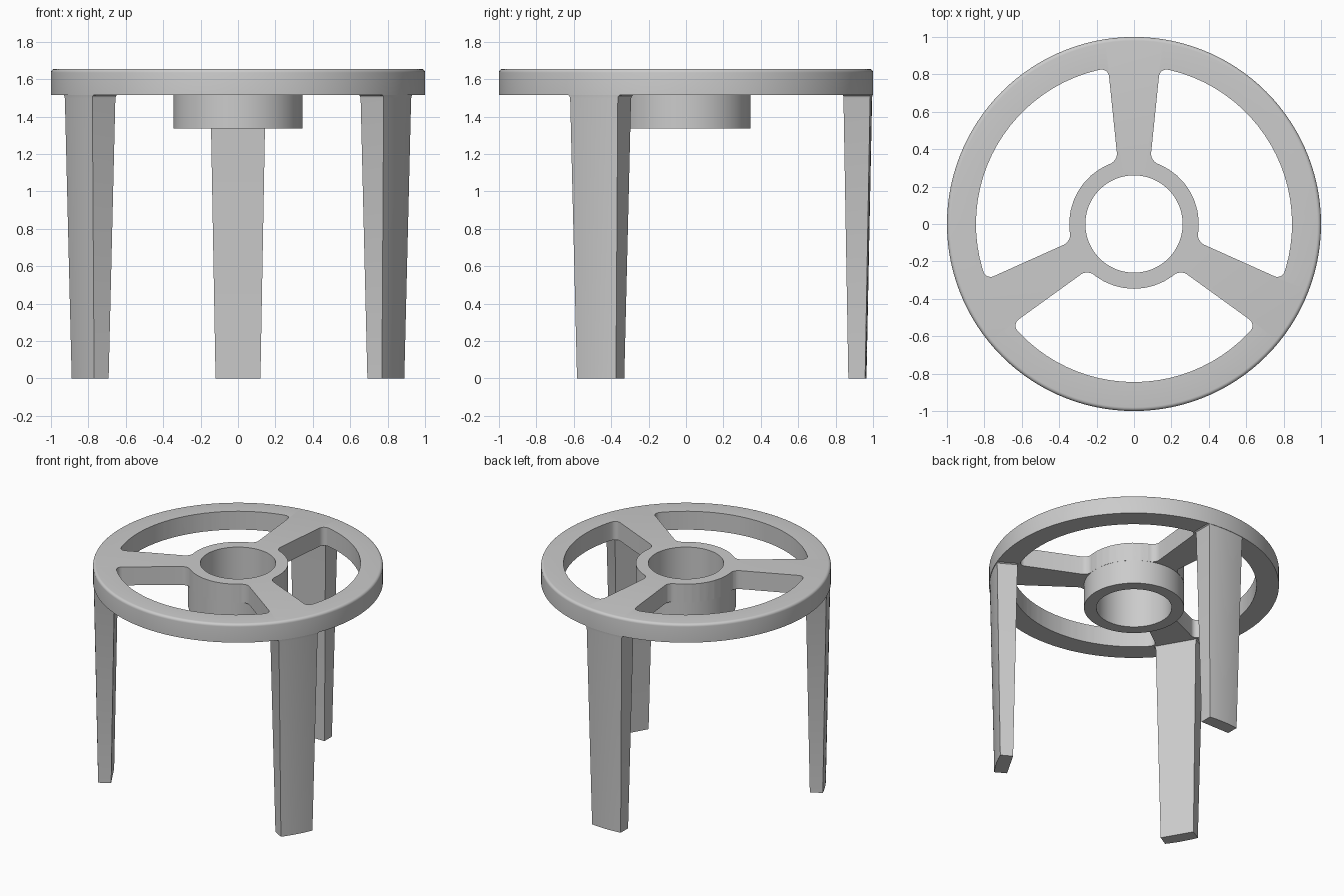
import bpy, bmesh, math
from mathutils import Matrix, Vector

cube = bpy.data.objects.get("Cube")
if cube:
    bpy.data.objects.remove(cube, do_unlink=True)

TOP, UNDER, HUB_LOW = 1.655, 1.515, 1.335
HUB_R, BORE_R, RING_IN = 0.345, 0.26, 0.845
SPOKE_ANGLES = [math.radians(a) for a in (90, 210, 330)]

grey = bpy.data.materials.new("plain grey")
grey.use_nodes = True
grey.diffuse_color = (0.6, 0.6, 0.6, 1)
grey.node_tree.nodes["Principled BSDF"].inputs["Base Color"].default_value = (0.6, 0.6, 0.6, 1)


def make_object(name, bm):
    bmesh.ops.recalc_face_normals(bm, faces=bm.faces)
    mesh = bpy.data.meshes.new(name)
    bm.to_mesh(mesh)
    bm.free()
    mesh.materials.append(grey)
    obj = bpy.data.objects.new(name, mesh)
    bpy.context.collection.objects.link(obj)
    return obj


def smooth(obj):
    bpy.ops.object.select_all(action='DESELECT')
    obj.select_set(True)
    bpy.context.view_layer.objects.active = obj
    bpy.ops.object.shade_smooth_by_angle(angle=math.radians(32))


def polar(r, a, z=0):
    return Vector((r * math.cos(a), r * math.sin(a), z))


# Wheel blank: hub, plate and rounded rim turned as one profile
def wheel_blank():
    soft = 0.02
    profile = [(BORE_R, HUB_LOW), (HUB_R, HUB_LOW), (HUB_R, UNDER), (1, UNDER)]
    for i in range(6):
        a = math.pi / 2 * i / 5
        profile.append((1 - soft + soft * math.cos(a), TOP - soft + soft * math.sin(a)))
    profile.append((BORE_R, TOP))
    bm = bmesh.new()
    steps = 120
    rings = [[bm.verts.new(polar(r, math.tau * s / steps, z)) for r, z in profile]
             for s in range(steps)]
    n = len(profile)
    for s in range(steps):
        a, b = rings[s], rings[(s + 1) % steps]
        for i in range(n):
            j = (i + 1) % n
            bm.faces.new((a[i], b[i], b[j], a[j]))
    return make_object("wheel_top", bm)


# Window cutter: rounded sector between two neighbouring spokes
def window_cutter(start):
    def arc(r, half_width, count):
        edge = math.asin(half_width / r)
        span = math.tau / 3 - 2 * edge
        return [polar(r, start + edge + span * i / count, UNDER - 0.01)
                for i in range(count + 1)]

    outer = arc(RING_IN, 0.138, 24)
    inner = arc(HUB_R + 0.0015, 0.087, 10)
    bm = bmesh.new()
    verts = [bm.verts.new(p) for p in outer + inner[::-1]]
    bm.faces.new(verts)
    corners = [verts[0], verts[len(outer) - 1], verts[len(outer)], verts[-1]]
    bmesh.ops.bevel(bm, geom=corners, offset=0.045, segments=6, profile=0.5,
                    affect='VERTICES')
    lifted = bmesh.ops.extrude_face_region(bm, geom=bm.faces[:])
    bmesh.ops.translate(bm, vec=(0, 0, 0.3),
                        verts=[v for v in lifted["geom"] if isinstance(v, bmesh.types.BMVert)])
    obj = make_object("window_cutter", bm)
    obj.hide_render = True
    return obj


wheel = wheel_blank()
cutters = [window_cutter(a) for a in SPOKE_ANGLES]
for cutter in cutters:
    cut = wheel.modifiers.new("window", 'BOOLEAN')
    cut.operation, cut.solver, cut.object = 'DIFFERENCE', 'EXACT', cutter
bpy.context.view_layer.objects.active = wheel
for cut in list(wheel.modifiers):
    bpy.ops.object.modifier_apply(modifier=cut.name)
for cutter in cutters:
    bpy.data.objects.remove(cutter, do_unlink=True)
smooth(wheel)


# Leg: tapered, flat inside, curved outside, small flare under the ring
def leg(name, angle):
    # height, half width, inner distance, outer radius
    levels = [(0, 0.12, 0.868, 0.965), (UNDER - 0.018, 0.147, 0.842, 0.995),
              (UNDER - 0.006, 0.151, 0.841, 0.996), (UNDER + 0.002, 0.162, 0.839, 0.997)]
    count = 8
    bm = bmesh.new()
    loops = []
    for z, half, inner, outer in levels:
        edge = math.asin(half / outer)
        pts = [polar(outer, edge * (2 * i / count - 1), z) for i in range(count + 1)]
        pts += [Vector((inner, half, z)), Vector((inner, -half, z))]
        loops.append([bm.verts.new(p) for p in pts])
    for low, high in zip(loops, loops[1:]):
        for i in range(len(low)):
            j = (i + 1) % len(low)
            bm.faces.new((low[i], low[j], high[j], high[i]))
    bm.faces.new(loops[0])
    bm.faces.new(loops[-1])
    bm.transform(Matrix.Rotation(angle, 4, 'Z'))
    smooth(make_object(name, bm))


for name, angle in zip(("back_leg", "front_right_leg", "front_left_leg"), SPOKE_ANGLES):
    leg(name, angle)
